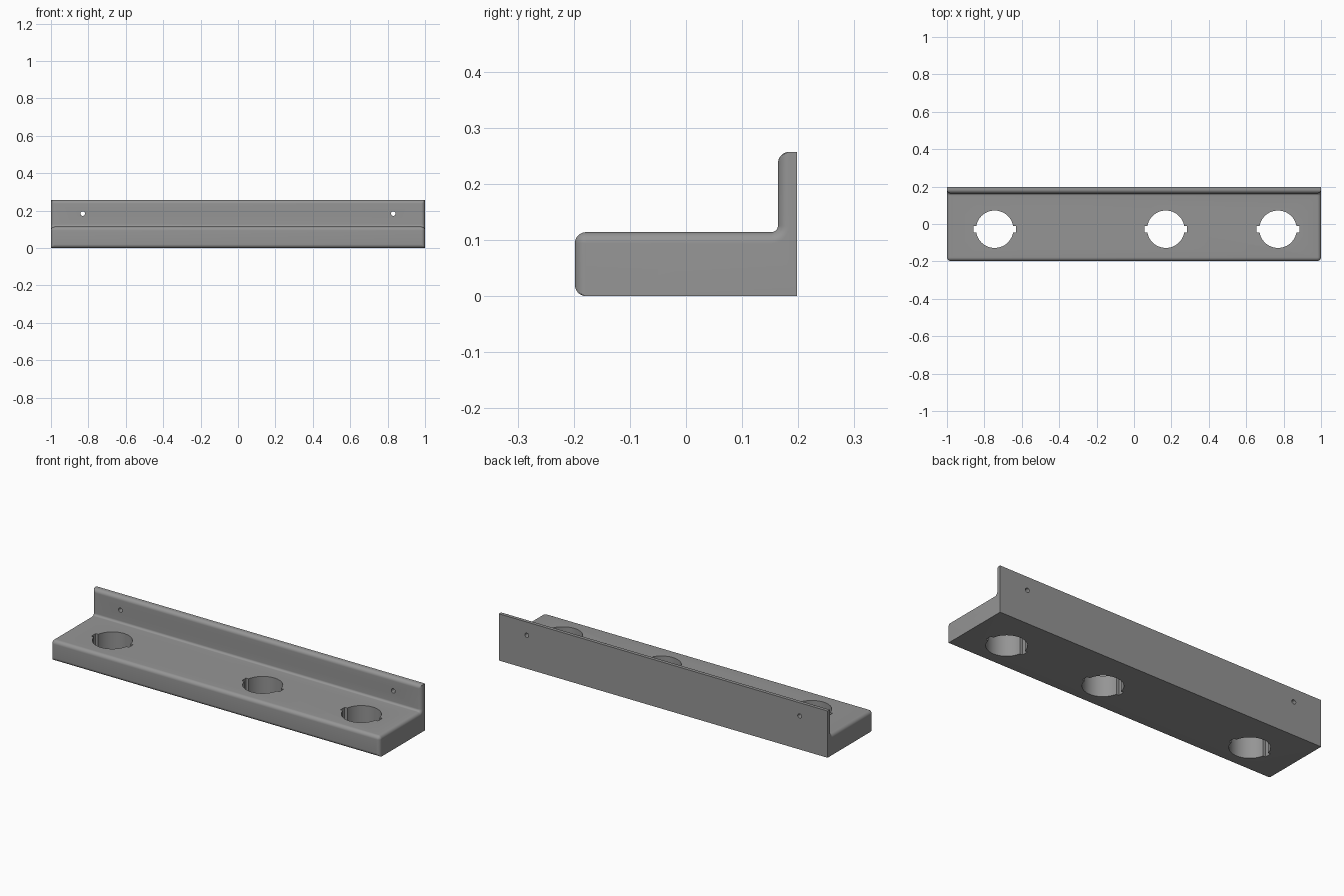
import bpy, bmesh
from math import sin, cos, pi, radians

old = bpy.data.objects.get("Cube")
if old:
    bpy.data.objects.remove(old)

grey = bpy.data.materials.new("mid grey")
grey.use_nodes = True
colour = (0.3, 0.3, 0.3, 1)
grey.diffuse_color = colour
grey.node_tree.nodes["Principled BSDF"].inputs["Base Color"].default_value = colour

# Main sizes
HALF, FRONT, BACK = 1.0, -0.198, 0.198
SHELF_TOP, PLATE_FRONT, PLATE_TOP = 0.114, 0.164, 0.257
ROUND, FILLET, STEPS = 0.02, 0.012, 8


def arc(cy, cz, r, start, end):
    angles = [radians(start + (end - start) * i / STEPS) for i in range(STEPS + 1)]
    return [(cy + r * cos(a), cz + r * sin(a)) for a in angles]


def section(d):
    """L-shaped outline, drawn in by d on its rounded faces."""
    bottom = [(max(y, FRONT + d), z)
              for y, z in arc(FRONT + ROUND, ROUND, ROUND, 270, 180)]
    nose = arc(FRONT + ROUND, SHELF_TOP - ROUND, max(ROUND - d, 0.0003), 180, 90)
    inner = arc(PLATE_FRONT - FILLET, SHELF_TOP + FILLET, FILLET + d, 270, 360)
    crest = [(max(y, PLATE_FRONT + d), z)
             for y, z in arc(PLATE_FRONT + ROUND, PLATE_TOP - ROUND, ROUND, 180, 90)]
    return bottom + nose + inner + crest + [(BACK, PLATE_TOP), (BACK, 0)]


def finish(name, bm):
    bmesh.ops.recalc_face_normals(bm, faces=bm.faces)
    mesh = bpy.data.meshes.new(name)
    bm.to_mesh(mesh)
    bm.free()
    obj = bpy.data.objects.new(name, mesh)
    bpy.context.collection.objects.link(obj)
    mesh.materials.append(grey)
    return obj


# Shelf with upright back plate, lofted with rounded ends
stations = []
for i in range(STEPS + 1):
    a = pi / 2 * i / STEPS
    stations.append((HALF - ROUND + ROUND * cos(a), ROUND * (1 - sin(a))))
stations += [(-x, d) for x, d in reversed(stations)]
bm = bmesh.new()
rings = [[bm.verts.new((x, y, z)) for y, z in section(d)] for x, d in stations]
for r1, r2 in zip(rings, rings[1:]):
    for i in range(len(r1)):
        j = (i + 1) % len(r1)
        bm.faces.new((r1[i], r1[j], r2[j], r2[i]))
bm.faces.new(rings[0])
bm.faces.new(rings[-1])
shelf = finish("wall_shelf", bm)


def cut(cutter):
    cutter.hide_render = True
    mod = shelf.modifiers.new(cutter.name, "BOOLEAN")
    mod.operation, mod.solver, mod.object = "DIFFERENCE", "EXACT", cutter
    bpy.context.view_layer.objects.active = shelf
    bpy.ops.object.modifier_apply(modifier=mod.name)
    bpy.data.objects.remove(cutter)


def cylinder_cutter(name, place, radius, sides, turn=0):
    bpy.ops.mesh.primitive_cylinder_add(vertices=sides, radius=radius, depth=0.6,
                                        location=place, rotation=(turn, 0, 0))
    bpy.context.object.name = name
    return bpy.context.object


# Round holder holes with a small slot on either side
HOLE_Y = -0.028
for x in (-0.745, 0.17, 0.77):
    cut(cylinder_cutter("holder_hole", (x, HOLE_Y, 0), 0.1, 64))
    bpy.ops.mesh.primitive_cube_add(size=1, location=(x, HOLE_Y, 0))
    slot = bpy.context.object
    slot.name = "holder_slot"
    slot.scale = (0.228, 0.036, 0.6)
    cut(slot)

# Screw holes through the back plate
for x in (-0.83, 0.83):
    cut(cylinder_cutter("screw_hole", (x, BACK, 0.184), 0.012, 24, pi / 2))

bpy.ops.object.select_all(action="DESELECT")
shelf.select_set(True)
bpy.context.view_layer.objects.active = shelf
bpy.ops.object.shade_smooth_by_angle(angle=radians(30))
